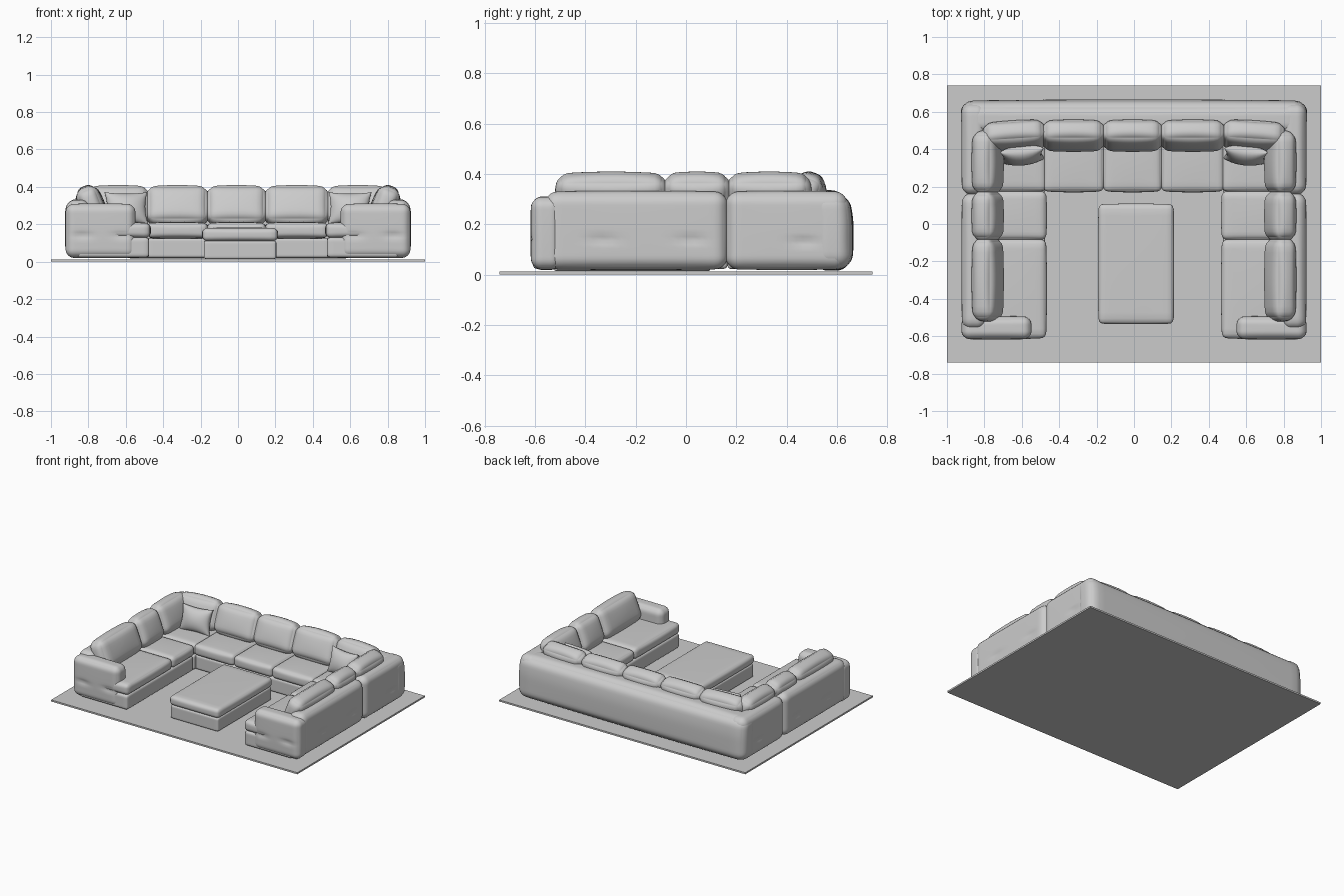
import bpy, bmesh, math
from mathutils import Vector, Matrix

if "Cube" in bpy.data.objects:
    bpy.data.objects.remove(bpy.data.objects["Cube"])


def finish(name, bm, matrix=Matrix()):
    """Turn a bmesh into a smooth shaded object."""
    bmesh.ops.transform(bm, matrix=matrix, verts=bm.verts)
    bmesh.ops.recalc_face_normals(bm, faces=bm.faces)
    mesh = bpy.data.meshes.new(name)
    bm.to_mesh(mesh)
    bm.free()
    mesh.shade_smooth()
    obj = bpy.data.objects.new(name, mesh)
    bpy.context.collection.objects.link(obj)
    return obj


def cube_grid(cuts):
    """Subdivided cube from -1 to 1, denser towards its edges."""
    bm = bmesh.new()
    bmesh.ops.create_cube(bm, size=2)
    bmesh.ops.subdivide_edges(bm, edges=bm.edges[:], cuts=cuts, use_grid_fill=True)
    for v in bm.verts:
        v.co = Vector([math.sin(c * math.pi / 2) for c in v.co])
    return bm


def soft_box(name, x, y, z, r, puff=0.0, lean=0.0, tilt=0.0, spin=0.0, dents=(), cuts=14):
    """Upholstered block: rounded edges, bulging faces, optional lean and stitched dents."""
    spans = (x, y, z)
    half = Vector([abs(b - a) / 2 for a, b in spans])
    centre = Vector([(a + b) / 2 for a, b in spans])
    bm = cube_grid(cuts)
    for v in bm.verts:
        u = v.co.copy()
        p = Vector([u[i] * half[i] for i in range(3)])
        inner = Vector([max(r - half[i], min(half[i] - r, p[i])) for i in range(3)])
        p = inner + (p - inner).normalized() * r
        for i in range(3):
            j, k = (i + 1) % 3, (i + 2) % 3
            p[i] += u[i] * puff * (1 - u[j] ** 2) * (1 - u[k] ** 2)
        p.y -= lean * max(0, u.z) ** 2
        for spot, normal in dents:
            d = p + centre - Vector(spot)
            n = Vector(normal)
            depth = d.dot(n)
            along = d.dot(n.cross(Vector((0, 0, 1))))
            p -= n * 0.01 * math.exp(-(depth / 0.05) ** 2 - (along / 0.05) ** 2 - (d.z / 0.014) ** 2)
        v.co = p
    turn = Matrix.Rotation(spin, 4, 'Z') @ Matrix.Rotation(tilt, 4, 'X')
    return finish(name, bm, Matrix.Translation(centre) @ turn)


def back_cushion(name, centre, width, spin):
    """Plump cushion that leans against a frame."""
    cx, cy = centre
    w, d, h = width / 2, 0.06, 0.103
    soft_box(name, (cx - w, cx + w), (cy - d, cy + d), (0.297 - h, 0.297 + h),
             0.045, 0.012, tilt=-0.38, spin=spin)


def pillow(name, centre, spin):
    """Thin edged throw pillow with pointed corners."""
    bm = cube_grid(14)
    for v in bm.verts:
        u = v.co.copy()
        a, b = 1 - u.x ** 2, 1 - u.z ** 2
        v.co = Vector((0.115 * u.x * (1 - 0.12 * b),
                       u.y * (0.004 + 0.048 * math.sqrt(max(0, a * b))),
                       0.09 * u.z * (1 - 0.12 * a)))
    turn = Matrix.Rotation(spin, 4, 'Z') @ Matrix.Rotation(-0.3, 4, 'X')
    finish(name, bm, Matrix.Translation(centre) @ turn)


# Rug
bm = bmesh.new()
bmesh.ops.create_cube(bm, size=1)
rug = finish("rug", bm, Matrix.Translation((0, 0, 0.006)) @ Matrix.Diagonal((2, 1.48, 0.012, 1)))
rug.data.shade_flat()

# Rear frame and rear bench base
soft_box("rear_frame", (-0.92, 0.92), (0.5, 0.66), (0.022, 0.33), 0.06, 0.006, lean=0.02, cuts=24)
soft_box("rear_base", (-0.5, 0.5), (0.19, 0.58), (0.022, 0.125), 0.012)

# Rear seat and back cushions
seams = (-0.485, -0.163, 0.147, 0.48)
for i, (a, b) in enumerate(zip(seams, seams[1:])):
    soft_box(f"rear_seat_{i + 1}", (a, b), (0.175, 0.5), (0.127, 0.208), 0.025, 0.006)
    back_cushion(f"rear_cushion_{i + 1}", ((a + b) / 2, 0.472), b - a, 0)

for side, s in (("left", 1), ("right", -1)):
    def sx(a, b):
        return tuple(sorted((s * a, s * b)))

    out = (s, 0, 0)
    # Side frames and front arm
    soft_box(f"{side}_side_frame", sx(0.79, 0.92), (-0.56, 0.163), (0.022, 0.33), 0.05, 0.003,
             dents=[((s * 0.92, -0.33, 0.14), out), ((s * 0.92, 0.02, 0.14), out)], cuts=28)
    soft_box(f"{side}_corner_frame", sx(0.79, 0.92), (0.159, 0.64), (0.022, 0.33), 0.05, 0.003,
             dents=[((s * 0.92, 0.47, 0.13), out)], cuts=28)
    soft_box(f"{side}_arm", sx(0.55, 0.92), (-0.615, -0.495), (0.022, 0.308), 0.042, 0.003,
             dents=[((s * 0.83, -0.615, 0.14), (0, -1, 0)),
                    ((s * 0.62, -0.615, 0.14), (0, -1, 0))], cuts=28)

    # Bases under the side seats
    soft_box(f"{side}_chaise_base", sx(0.475, 0.86), (-0.608, 0.165), (0.022, 0.13), 0.018)
    soft_box(f"{side}_corner_base", sx(0.475, 0.86), (0.165, 0.58), (0.022, 0.13), 0.015)

    # Seat cushions
    for label, y in (("chaise", (-0.61, -0.083)), ("middle", (-0.083, 0.175)), ("corner", (0.175, 0.5))):
        soft_box(f"{side}_{label}_seat", sx(0.47, 0.83), y, (0.127, 0.208), 0.028, 0.005)

    # Back cushions along the side and in the corner
    for label, a, b in (("front", -0.51, -0.083), ("middle", -0.083, 0.17), ("corner", 0.17, 0.49)):
        back_cushion(f"{side}_{label}_cushion", (s * 0.782, (a + b) / 2), b - a, -s * math.pi / 2)
    back_cushion(f"{side}_rear_cushion", (s * 0.64, 0.468), 0.32, -s * 0.06)

    # Throw pillow
    pillow(f"{side}_pillow", (s * 0.597, 0.368, 0.285), -s * 0.1)

# Ottoman with a loose top cushion
soft_box("ottoman_base", (-0.183, 0.205), (-0.525, 0.098), (0.014, 0.112), 0.012)
soft_box("ottoman_cushion", (-0.19, 0.212), (-0.533, 0.106), (0.11, 0.18), 0.026, 0.003)
